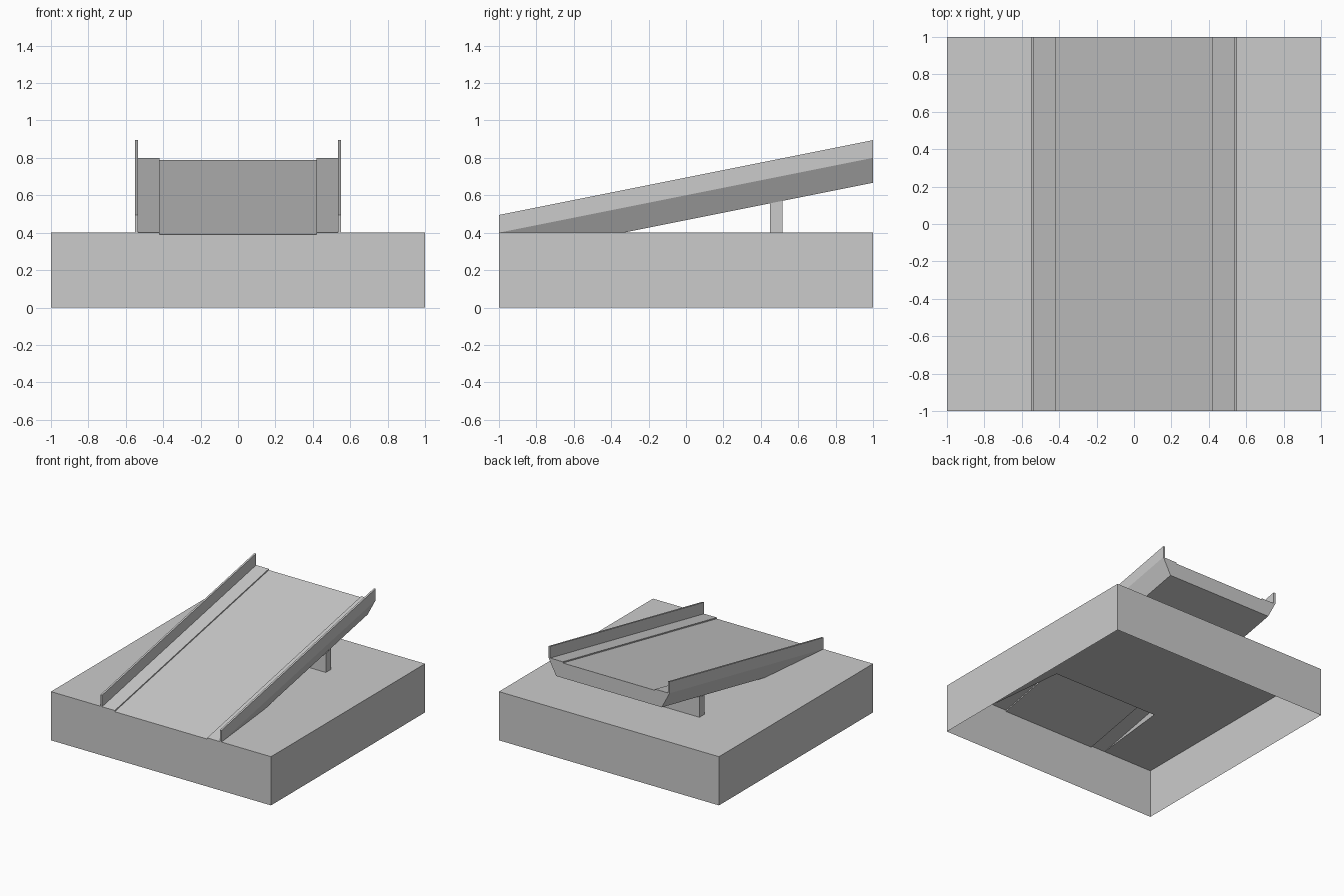
import bpy, bmesh

if "Cube" in bpy.data.objects:
    bpy.data.objects.remove(bpy.data.objects["Cube"])

SLOPE = 0.2      # rise of the ramp per unit of y
DEPTH = 0.133    # thickness of the ramp body
HALF = 0.55      # half width at the top of the ramp
LOW = 0.48       # half width at the underside
LANE = 0.42      # half width of the recessed lane
TOP = 0.4        # height of the base
Y_HIT = -1 + DEPTH / SLOPE   # where the underside meets the base


def ramp_z(y, offset=0.0):
    return TOP + SLOPE * (y + 1) + offset


def make(name, polys):
    """Build an object from polygons, welding shared corners."""
    bm = bmesh.new()
    for poly in polys:
        bm.faces.new([bm.verts.new(p) for p in poly])
    bmesh.ops.remove_doubles(bm, verts=bm.verts, dist=1e-5)
    mesh = bpy.data.meshes.new(name)
    bm.to_mesh(mesh)
    bm.free()
    obj = bpy.data.objects.new(name, mesh)
    bpy.context.collection.objects.link(obj)
    return obj


def sweep(profile, y0=-1, y1=1):
    """Quads carrying an (x, offset) profile up the slope."""
    quads = []
    for (xa, za), (xb, zb) in zip(profile, profile[1:]):
        quads.append([(xa, y0, ramp_z(y0, za)), (xb, y0, ramp_z(y0, zb)),
                      (xb, y1, ramp_z(y1, zb)), (xa, y1, ramp_z(y1, za))])
    return quads


# Base: thin block, open below, with an opening under the hollow ramp
top = [(-1, -1), (-HALF, -1), (-LOW, Y_HIT), (LOW, Y_HIT), (HALF, -1),
       (1, -1), (1, 1), (-1, 1)]
front = [(-1, 0), (1, 0), (1, TOP), (HALF, TOP), (LANE, TOP), (LANE, TOP - 0.01),
         (-LANE, TOP - 0.01), (-LANE, TOP), (-HALF, TOP), (-1, TOP)]
base = [[(x, y, TOP) for x, y in top], [(x, -1, z) for x, z in front]]
for (xa, ya), (xb, yb) in (((1, -1), (1, 1)), ((1, 1), (-1, 1)), ((-1, 1), (-1, -1))):
    base.append([(xa, ya, 0), (xb, yb, 0), (xb, yb, TOP), (xa, ya, TOP)])
make("base", base)

# Ramp: hollow body with a recessed lane and slanted sides
lane = [(-HALF, 0), (-LANE, 0), (-LANE, -0.01), (LANE, -0.01), (LANE, 0), (HALF, 0)]
ramp = sweep(lane)
ramp.append([(x, 1, ramp_z(1, o)) for x, o in
             [(-LOW, -DEPTH)] + lane + [(LOW, -DEPTH)]])
ramp.append([(-LOW, Y_HIT, TOP), (-LOW, 1, ramp_z(1, -DEPTH)),
             (LOW, 1, ramp_z(1, -DEPTH)), (LOW, Y_HIT, TOP)])
side = [(HALF, -1, TOP), (LOW, Y_HIT, TOP), (LOW, 1, ramp_z(1, -DEPTH)),
        (HALF, 1, ramp_z(1))]
ramp.append(side)
ramp.append([(-x, y, z) for x, y, z in reversed(side)])
make("ramp", ramp)

# Rails along both edges
for name, x0, x1 in (("left_rail", -HALF, -0.535), ("right_rail", 0.535, HALF)):
    section = [(x0, 0), (x0, 0.095), (x1, 0.095), (x1, 0)]
    polys = sweep(section + section[:1])
    polys.append([(x, -1, ramp_z(-1, o)) for x, o in reversed(section)])
    polys.append([(x, 1, ramp_z(1, o)) for x, o in section])
    make(name, polys)

# Support wall under the high end
ya, yb, w = 0.45, 0.515, 0.483
za, zb = ramp_z(ya, -DEPTH), ramp_z(yb, -DEPTH)
end = [(w, ya, TOP), (w, yb, TOP), (w, yb, zb), (w, ya, za)]
make("support", [
    end,
    [(-x, y, z) for x, y, z in reversed(end)],
    [(-w, ya, TOP), (w, ya, TOP), (w, ya, za), (-w, ya, za)],
    [(w, yb, TOP), (-w, yb, TOP), (-w, yb, zb), (w, yb, zb)],
])
